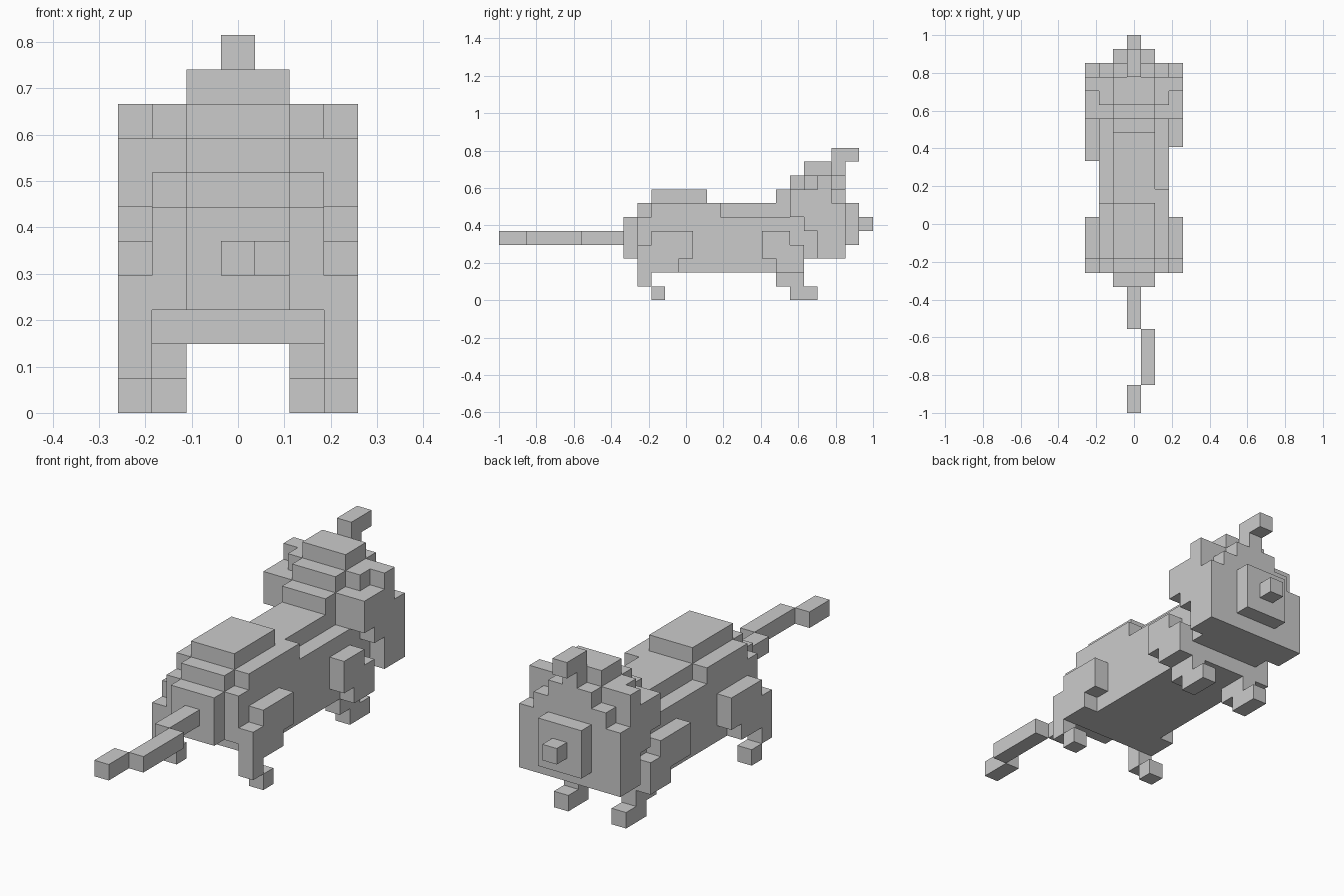
import bpy, bmesh, math
from mathutils import Vector

if "Cube" in bpy.data.objects:
    bpy.data.objects.remove(bpy.data.objects["Cube"])

S = 2 / 27  # size of one block
STEPS = [(1, 0, 0), (-1, 0, 0), (0, 1, 0), (0, -1, 0), (0, 0, 1), (0, 0, -1)]


def box(x0, x1, y0, y1, z0, z1):
    """Cells of a box: x is inclusive and centred on 0, y and z are grid lines."""
    return {(x, y, z) for x in range(x0, x1 + 1)
            for y in range(y0, y1) for z in range(z0, z1)}


def sym(w, *yz):
    return box(-w, w, *yz)


def both(x, *yz):
    return box(x, x, *yz) | box(-x, -x, *yz)


parts = {}

# Tail with a sideways kink
parts["tail"] = box(0, 0, 0, 2, 4, 5) | box(1, 1, 2, 6, 4, 5) | box(0, 0, 6, 9, 4, 5)

# Body: rounded rump, trunk, hip hump, lowered shoulder edges
parts["body"] = (sym(1, 9, 10, 3, 6) | sym(2, 10, 11, 3, 6) | sym(1, 10, 11, 6, 7)
                 | sym(2, 11, 22, 2, 7) | sym(1, 11, 15, 7, 8))
parts["body"] -= box(2, 2, 16, 21, 6, 7) | box(-2, -2, 15, 21, 6, 7)

# Head: stepped back and crown, side plates, stepped face
parts["head"] = (sym(1, 20, 21, 7, 8) | sym(2, 21, 25, 3, 8) | sym(1, 21, 25, 8, 9)
                 | sym(1, 22, 24, 9, 10) | both(3, 21, 22, 6, 8)
                 | both(3, 22, 23, 5, 8) | both(3, 23, 24, 3, 8)
                 | both(3, 24, 25, 3, 7))
parts["ears"] = both(2, 22, 24, 8, 9) | both(3, 23, 24, 8, 9)
parts["snout"] = sym(1, 25, 26, 4, 7)
parts["nose"] = box(0, 0, 26, 27, 5, 6)
parts["crest"] = box(0, 0, 24, 25, 9, 11) | box(0, 0, 25, 26, 10, 11)

# Legs, mirrored; the left shoulder reaches one block further back
for side, s in (("right", 1), ("left", -1)):
    a, b = 2 * s, 3 * s
    parts[side + "_hind_leg"] = (box(b, b, 10, 11, 1, 4) | box(b, b, 11, 14, 3, 5)
                                 | box(b, b, 11, 13, 2, 3) | box(b, b, 11, 12, 0, 1)
                                 | box(b, b, 11, 12, 1, 2) - box(b, b, 11, 12, 1, 2))
    back = 19 if s > 0 else 18
    parts[side + "_front_leg"] = (box(b, b, back, 21, 3, 5) | box(b, b, 20, 22, 2, 4)
                                  | box(a, a, 20, 22, 1, 2) | box(a, a, 21, 23, 0, 1))

# Each cell belongs to one part only
used = set()
for name in parts:
    parts[name] -= used
    used |= parts[name]


def build(name, cells):
    bm = bmesh.new()
    for c in cells:
        centre = Vector((c[0], c[1] + 0.5 - 13.5, c[2] + 0.5))
        for d in STEPS:
            if (c[0] + d[0], c[1] + d[1], c[2] + d[2]) in used:
                continue
            n = Vector(d)
            u = Vector((d[1], d[2], d[0]))
            v = n.cross(u)
            mid = centre + n * 0.5
            quad = [mid + (u * i + v * j) * 0.5
                    for i, j in ((-1, -1), (1, -1), (1, 1), (-1, 1))]
            bm.faces.new([bm.verts.new(p * S) for p in quad])
    bmesh.ops.remove_doubles(bm, verts=bm.verts, dist=1e-4)
    bmesh.ops.dissolve_limit(bm, angle_limit=math.radians(1),
                             verts=bm.verts, edges=bm.edges)
    mesh = bpy.data.meshes.new(name)
    bm.to_mesh(mesh)
    bm.free()
    bpy.context.collection.objects.link(bpy.data.objects.new(name, mesh))


for name, cells in parts.items():
    build(name, cells)
